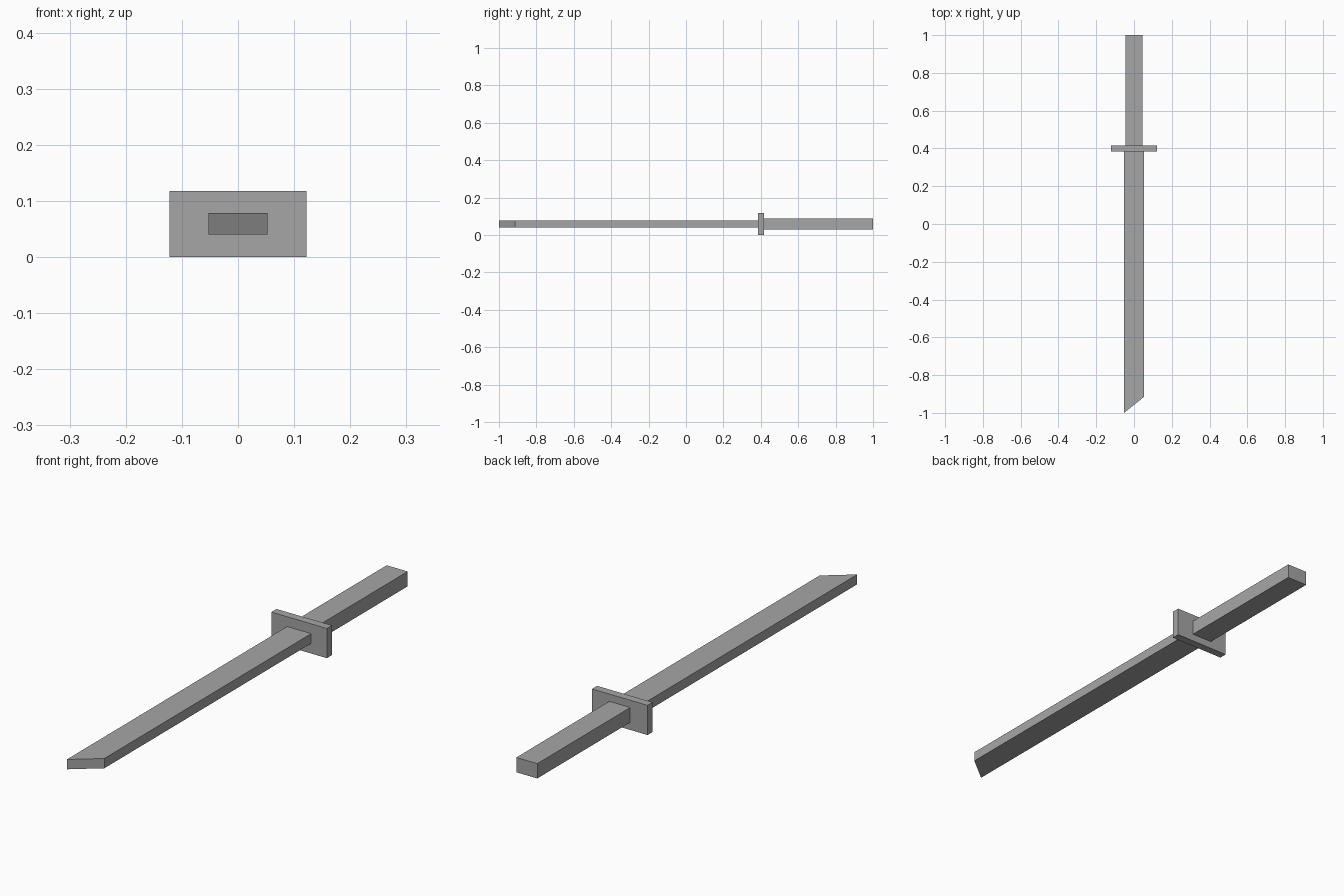
import bpy
import bmesh

cube = bpy.data.objects.get("Cube")
if cube:
    bpy.data.objects.remove(cube, do_unlink=True)

steel = bpy.data.materials.new("plain grey")
steel.use_nodes = True
GREY = (0.38, 0.38, 0.38, 1.0)
steel.diffuse_color = GREY
steel.node_tree.nodes["Principled BSDF"].inputs["Base Color"].default_value = GREY


def slab(name, outline, bottom, top):
    """Extrude a flat outline (x, y) from bottom to top."""
    bm = bmesh.new()
    face = bm.faces.new([bm.verts.new((x, y, bottom)) for x, y in outline])
    lifted = bmesh.ops.extrude_face_region(bm, geom=[face])["geom"]
    verts = [g for g in lifted if isinstance(g, bmesh.types.BMVert)]
    bmesh.ops.translate(bm, verts=verts, vec=(0, 0, top - bottom))
    bmesh.ops.recalc_face_normals(bm, faces=bm.faces)
    mesh = bpy.data.meshes.new(name)
    bm.to_mesh(mesh)
    bm.free()
    mesh.materials.append(steel)
    obj = bpy.data.objects.new(name, mesh)
    bpy.context.collection.objects.link(obj)
    return obj


def rectangle(half_width, front, back):
    return [(-half_width, front), (half_width, front),
            (half_width, back), (-half_width, back)]


# Blade with a slanted tip, its long edge on the right
slab("blade", [(-0.053, -1.0), (0.053, -0.915), (0.053, 0.4), (-0.053, 0.4)],
     0.04, 0.079)

# Upright guard plate
slab("guard", rectangle(0.122, 0.384, 0.416), 0.0, 0.118)

# Handle
slab("handle", rectangle(0.046, 0.4, 1.0), 0.03, 0.089)
